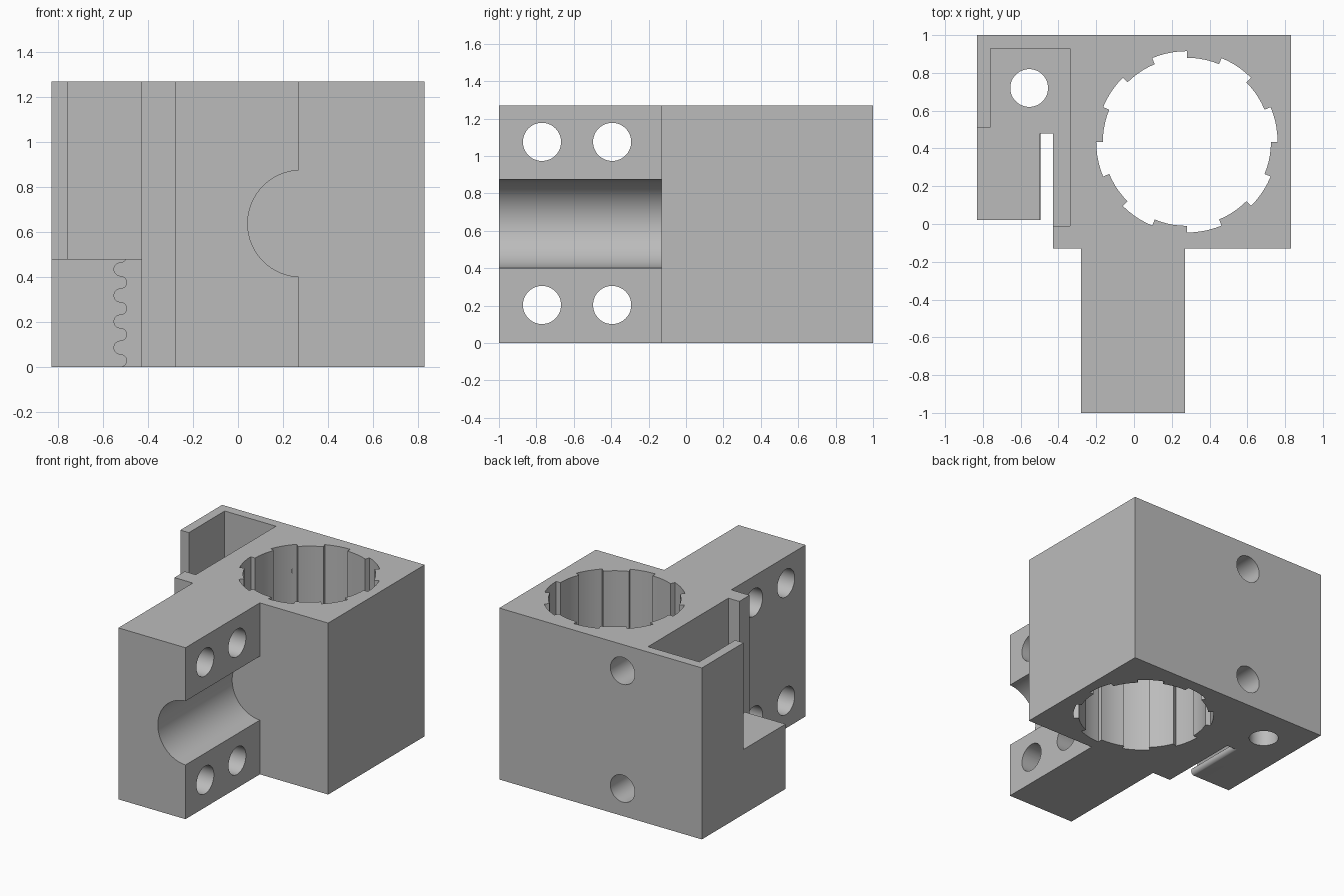
import bpy, bmesh
from math import sin, cos, pi, radians

cube = bpy.data.objects.get("Cube")
if cube:
    bpy.data.objects.remove(cube, do_unlink=True)

grey = bpy.data.materials.new("grey_plastic")
grey.use_nodes = True
COLOUR = (0.5, 0.5, 0.5, 1)
grey.diffuse_color = COLOUR
grey.node_tree.nodes["Principled BSDF"].inputs["Base Color"].default_value = COLOUR

HEIGHT = 1.27


def prism(name, points, low, high, axis="Z"):
    """Extrude a 2D outline between low and high along an axis."""
    place = {"Z": lambda u, v, w: (u, v, w),
             "Y": lambda u, v, w: (u, w, v),
             "X": lambda u, v, w: (w, u, v)}[axis]
    bm = bmesh.new()
    bottom = [bm.verts.new(place(u, v, low)) for u, v in points]
    top = [bm.verts.new(place(u, v, high)) for u, v in points]
    bm.faces.new(bottom)
    bm.faces.new(top)
    n = len(points)
    for i in range(n):
        j = (i + 1) % n
        bm.faces.new((bottom[i], bottom[j], top[j], top[i]))
    bmesh.ops.recalc_face_normals(bm, faces=bm.faces)
    mesh = bpy.data.meshes.new(name)
    bm.to_mesh(mesh)
    bm.free()
    mesh.materials.append(grey)
    obj = bpy.data.objects.new(name, mesh)
    bpy.context.collection.objects.link(obj)
    return obj


def circle(u, v, r, n=48):
    return [(u + r * cos(2 * pi * i / n), v + r * sin(2 * pi * i / n)) for i in range(n)]


def cut(target, *args):
    """Subtract a prism from the target and discard the cutter."""
    cutter = prism("cutter", *args)
    cutter.hide_render = True
    mod = target.modifiers.new("cut", "BOOLEAN")
    mod.operation = "DIFFERENCE"
    mod.solver = "EXACT"
    mod.object = cutter
    bpy.ops.object.select_all(action="DESELECT")
    bpy.context.view_layer.objects.active = target
    target.select_set(True)
    bpy.ops.object.modifier_apply(modifier=mod.name)
    bpy.data.objects.remove(cutter, do_unlink=True)


# Block with the clamp arm at the front
body = prism("carriage_body", [
    (-0.83, 0.02), (-0.43, 0.02), (-0.43, -0.13), (-0.28, -0.13), (-0.28, -1),
    (0.27, -1), (0.27, -0.13), (0.83, -0.13), (0.83, 1), (-0.83, 1)], 0, HEIGHT)

# Bearing bore with alternating inner and outer arcs
bore = []
for k in range(16):
    r = 0.48 if k % 2 == 0 else 0.445
    for i in range(6):
        a = radians(22.5) * (k + i / 5)
        bore.append((0.28 + r * cos(a), 0.435 + r * sin(a)))
cut(body, bore, -0.1, HEIGHT + 0.1)

# Corner pocket, open to the front and partly to the side
cut(body, [(-0.9, -0.01), (-0.34, -0.01), (-0.34, 0.93), (-0.76, 0.93),
           (-0.76, 0.51), (-0.9, 0.51)], 0.48, HEIGHT + 0.1)

# Toothed belt slot below the pocket
r = 0.029
wave = []
for k in range(-1, 9):
    side = 1 if k % 2 == 0 else -1
    for i in range(10):
        a = -pi / 2 + pi * i / 10
        wave.append((-0.523 + side * r * cos(a), 0.028 + 2 * r * k + r * sin(a)))
cut(body, wave + [(-0.43, wave[-1][1]), (-0.43, wave[0][1])], -0.05, 0.48, "Y")

# Vertical hole through the pocket floor
cut(body, circle(-0.555, 0.72, 0.1), -0.1, 0.6)

# Half-round rod channel along the arm
cut(body, circle(0.28, 0.638, 0.237, 64), -1.1, -0.13, "Y")

# Bolt holes across the arm and blind holes in the back
for z in (0.203, 1.075):
    for y in (-0.77, -0.395):
        cut(body, circle(y, z, 0.102), -0.4, 0.4, "X")
    cut(body, circle(-0.18, z, 0.1), 0.75, 1.1, "Y")

bpy.ops.object.shade_smooth_by_angle(angle=radians(25))
